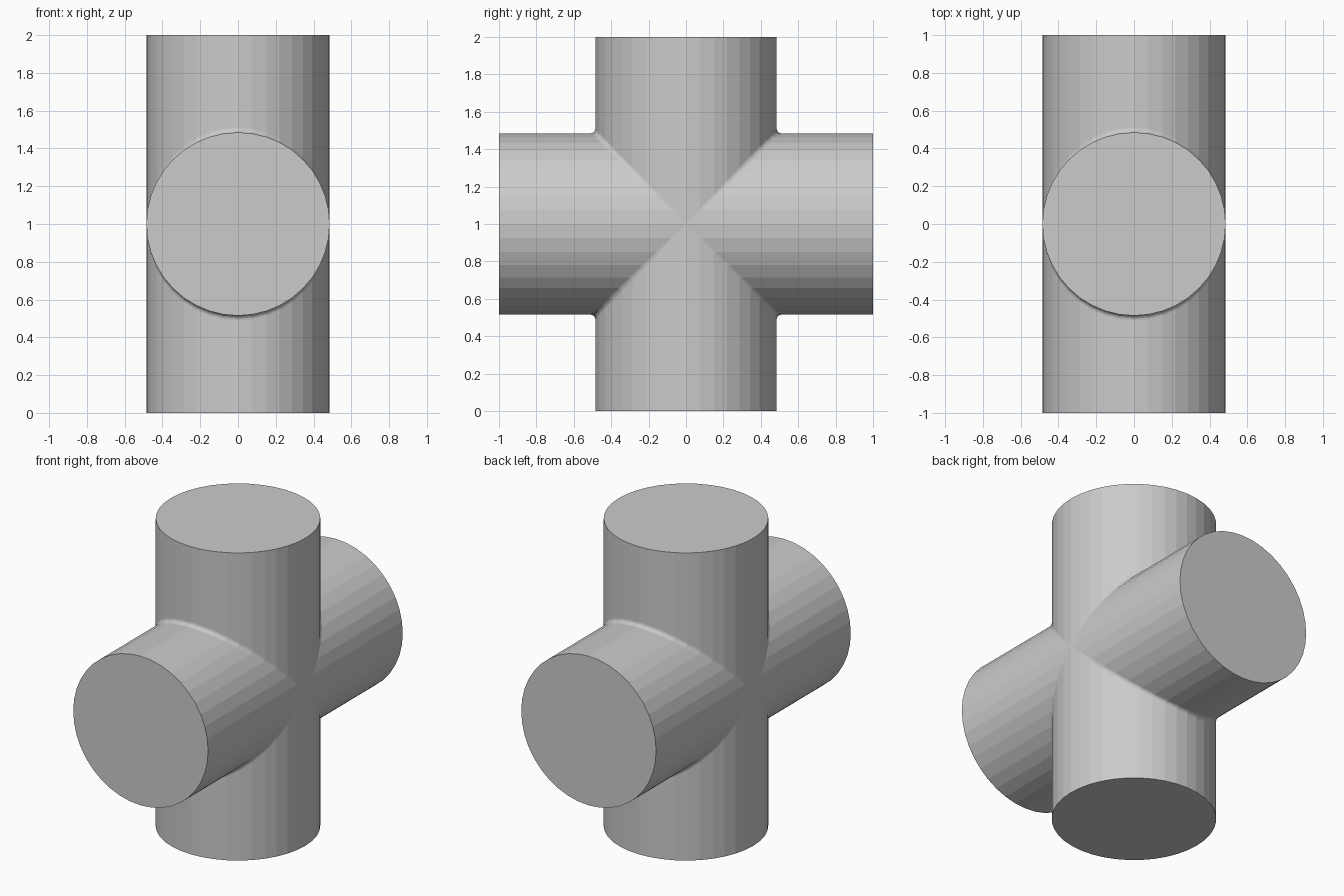
import bpy
import bmesh
from math import sin, cos, pi, sqrt

cube = bpy.data.objects.get("Cube")
if cube:
    bpy.data.objects.remove(cube, do_unlink=True)

RADIUS = 0.485
REACH = 1.0      # half length of each pipe
FILLET = 0.025   # blend size where the pipes meet
STEPS = 20       # facets per half circle
ARC = 4          # facets across the blend


def corner_profile(t):
    """One inner corner of the cross outline, sliced at angle t: (x, a, b) points."""
    x, h = RADIUS * sin(t), max(RADIUS * cos(t), 0.0)
    d = FILLET * sqrt(h / RADIUS)
    points = [(x, REACH, h)]
    for i in range(ARC + 1):
        u = pi / 2 * i / ARC
        points.append((x, h + d * (1 - sin(u)), h + d * (1 - cos(u))))
    points.append((x, h, REACH))
    return points


# Loft the four corners of the crossing pipes from side to side
bm = bmesh.new()
for sy in (-1, 1):
    for sz in (-1, 1):
        rows = []
        for k in range(STEPS + 1):
            profile = corner_profile(-pi / 2 + pi * k / STEPS)
            rows.append([bm.verts.new((x, sy * a, 1 + sz * b)) for x, a, b in profile])
        for r0, r1 in zip(rows, rows[1:]):
            for i in range(len(r0) - 1):
                bm.faces.new((r0[i], r0[i + 1], r1[i + 1], r1[i]))

# Weld the corners along the sides
bmesh.ops.remove_doubles(bm, verts=bm.verts[:], dist=0.0001)

# Flat end caps
bmesh.ops.holes_fill(bm, edges=[e for e in bm.edges if e.is_boundary], sides=0)
bmesh.ops.recalc_face_normals(bm, faces=bm.faces[:])

mesh = bpy.data.meshes.new("cross_pipe")
bm.to_mesh(mesh)
bm.free()
cross_pipe = bpy.data.objects.new("cross_pipe", mesh)
bpy.context.collection.objects.link(cross_pipe)
